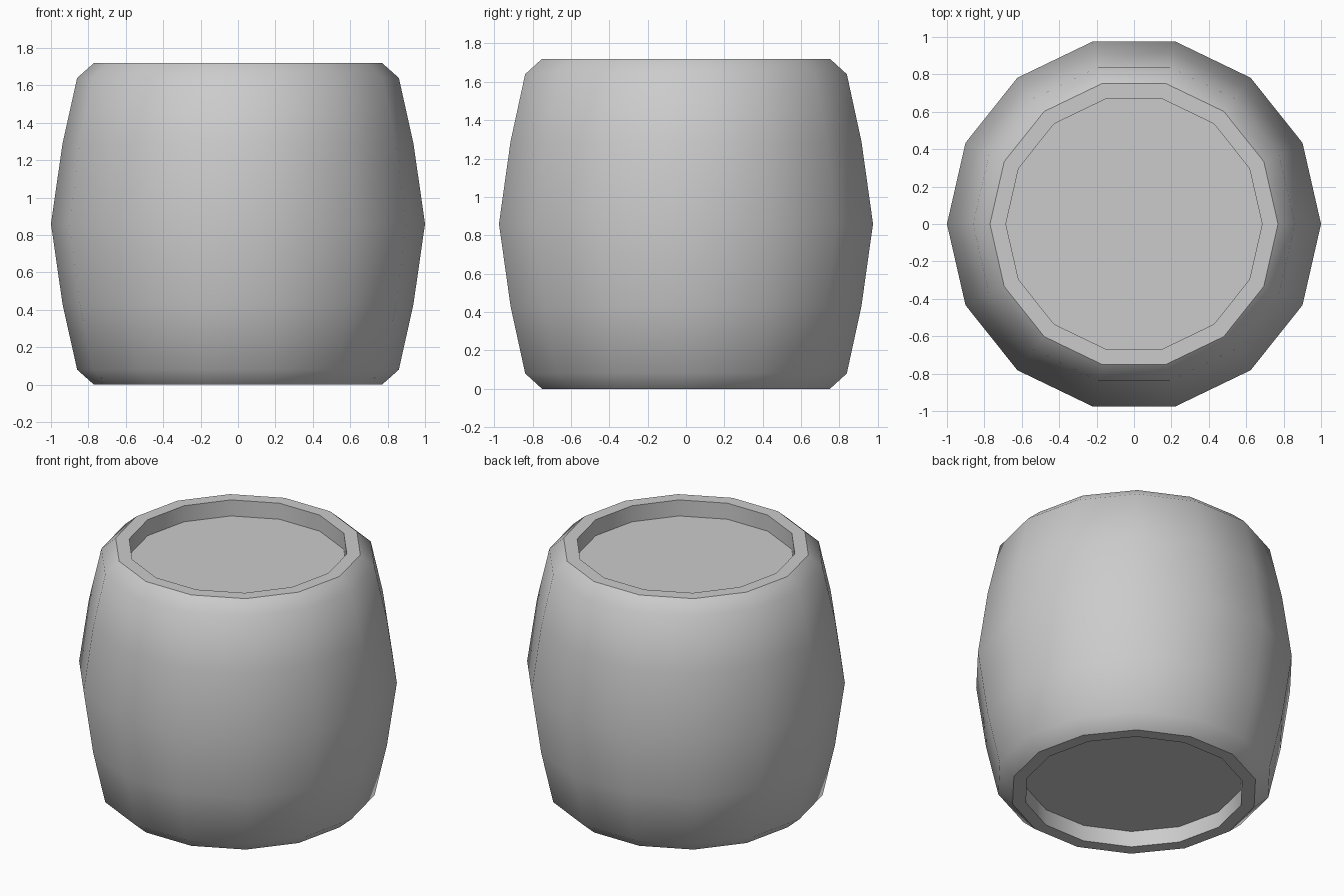
import bpy, bmesh, math

if "Cube" in bpy.data.objects:
    bpy.data.objects.remove(bpy.data.objects["Cube"])

SIDES = 14
HEIGHT = 1.72
DEPTH = 0.11  # recess of each lid below the rim

# Lower half profile (radius, z): lid edge, rim, chamfer, belly
half = [(0.685, DEPTH), (0.685, 0.0), (0.77, 0.0), (0.86, 0.08), (0.938, 0.43)]
profile = half + [(1.0, HEIGHT / 2)] + [(r, HEIGHT - z) for r, z in reversed(half)]

# Barrel body: stacked rings joined with quads
bm = bmesh.new()
rings = []
for r, z in profile:
    angles = [2 * math.pi * i / SIDES for i in range(SIDES)]
    rings.append([bm.verts.new((r * math.cos(a), r * math.sin(a), z)) for a in angles])
for low, high in zip(rings, rings[1:]):
    for i in range(SIDES):
        j = (i + 1) % SIDES
        bm.faces.new((low[i], low[j], high[j], high[i]))

# Sunken bottom and top lids
bm.faces.new(list(reversed(rings[0])))
bm.faces.new(rings[-1])
bmesh.ops.recalc_face_normals(bm, faces=bm.faces)

mesh = bpy.data.meshes.new("barrel")
bm.to_mesh(mesh)
bm.free()
barrel = bpy.data.objects.new("barrel", mesh)
bpy.context.collection.objects.link(barrel)

# Smooth belly and chamfer, crisp rims
bpy.context.view_layer.objects.active = barrel
barrel.select_set(True)
bpy.ops.object.shade_smooth_by_angle(angle=math.radians(39))
